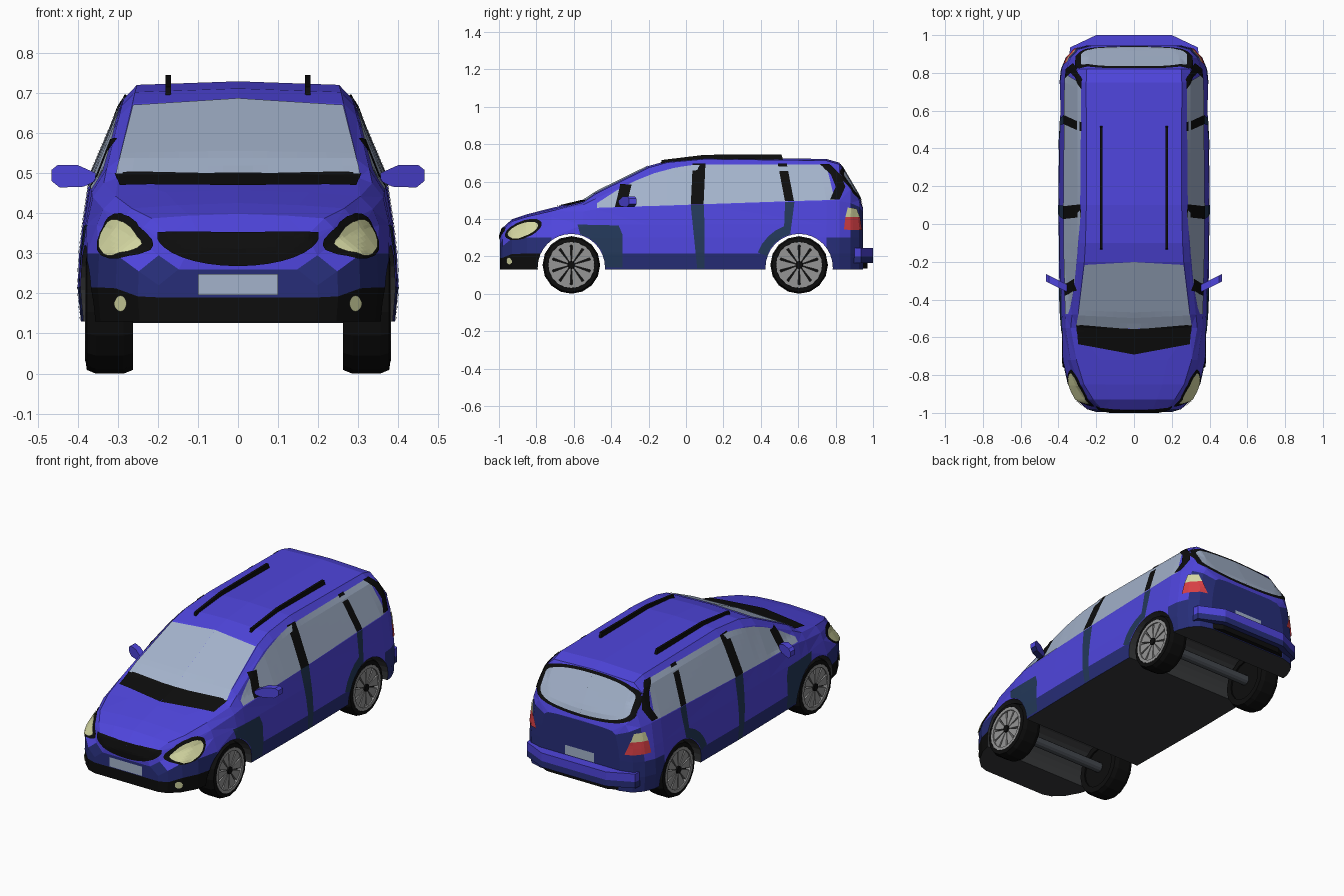
import bpy, bmesh, math
from mathutils import Vector
from mathutils.bvhtree import BVHTree

if "Cube" in bpy.data.objects:
    bpy.data.objects.remove(bpy.data.objects["Cube"])

def mat(name, r, g, b):
    m = bpy.data.materials.new(name)
    m.diffuse_color = (r, g, b, 1)
    m.use_nodes = True
    m.node_tree.nodes["Principled BSDF"].inputs["Base Color"].default_value = m.diffuse_color
    return m

BLUE = mat("blue paint", .078, .06, .72)
NAVY = mat("navy paint", .02, .027, .19)
SLATE = mat("slate paint", .017, .04, .1)
BLACK = mat("black trim", .004, .004, .004)
GLASS = mat("glass", .37, .45, .6)
LAMP = mat("pale lamp", .66, .68, .36)
RED = mat("red lamp", .68, .05, .06)
GREY = mat("rim grey", .3, .3, .3)
DARK = mat("underbody grey", .04, .041, .044)
AXLE = mat("axle grey", .06, .068, .08)

def make(name, bm, *mats):
    me = bpy.data.meshes.new(name)
    bm.to_mesh(me)
    bm.free()
    for m in mats:
        me.materials.append(m)
    ob = bpy.data.objects.new(name, me)
    bpy.context.collection.objects.link(ob)
    return ob

def prism(bm, pts, vec, mi=0):
    a = [bm.verts.new(p) for p in pts]
    b = [bm.verts.new(Vector(p) + Vector(vec)) for p in pts]
    n = len(a)
    fs = [bm.faces.new(a), bm.faces.new(b[::-1])]
    fs += [bm.faces.new((a[i], b[i], b[(i + 1) % n], a[(i + 1) % n])) for i in range(n)]
    for f in fs:
        f.material_index = mi
    bmesh.ops.recalc_face_normals(bm, faces=fs)

def arc(y, r, a0, a1, n, z=.14):
    angs = [math.radians(a0 + (a1 - a0) * i / n) for i in range(n + 1)]
    return [(y + r * math.cos(t), z + r * math.sin(t)) for t in angs]

# Body: half cross-sections lofted along y
# y, half width, belt z, window top x/z, roof edge x/z
S = [(-.995, .2, .29, .125, .3, .08, .305), (-.98, .25, .325, .17, .342, .1, .35),
     (-.93, .305, .365, .215, .387, .12, .394), (-.85, .35, .385, .265, .412, .15, .42),
     (-.72, .38, .41, .305, .442, .18, .452), (-.55, .39, .44, .335, .475, .3, .488),
     (-.48, .393, .452, .328, .51, .296, .535), (-.2, .397, .465, .297, .64, .263, .674),
     (-.1, .398, .468, .29, .668, .257, .702), (.1, .4, .475, .285, .685, .252, .72),
     (.75, .395, .495, .292, .672, .253, .712), (.82, .387, .495, .297, .65, .25, .692),
     (.88, .362, .485, .31, .56, .24, .59), (.925, .32, .465, .27, .5, .2, .515),
     (.945, .25, .44, .2, .455, .14, .46)]
bm = bmesh.new()
rings = []
for y, w, z4, x5, z5, x6, z6 in S:
    z3 = min(.37, z4 - .03)
    z2 = min(.30, z3 - .04)
    x3 = w - .012 - .04 * min(1, max(0, (-.6 - y) / .3))
    h = [(w * .98, .13), (w, max(.19, .065 + z2 / 2)), (w * .99, z2), (x3, z3),
         (x3 - .016, z4), (x5, z5), (x6, z6)]
    ring = h + [(0, z6 + .035 * x6)] + [(-x, z) for x, z in h[::-1]]
    rings.append([bm.verts.new((x, y, z)) for x, z in ring])
for a, b in zip(rings, rings[1:]):
    for i in range(15):
        j = (i + 1) % 15
        bm.faces.new((a[i], a[j], b[j], b[i]))
for r in (rings[0], rings[-1]):
    for i in range(6):
        bm.faces.new((r[i], r[i + 1], r[13 - i], r[14 - i]))
    bm.faces.new((r[6], r[7], r[8]))
bmesh.ops.recalc_face_normals(bm, faces=bm.faces)
for f in bm.faces:
    c = f.calc_center_median()
    if f.normal.z < -.9:
        f.material_index = 3
    elif c.z < .18 and c.y < -.75:
        f.material_index = 2
    elif c.z < (.27 if abs(c.y) > .75 else .22) or (c.y > .9 and c.z < .46 and f.normal.y > .4):
        f.material_index = 1
bmesh.ops.triangulate(bm, faces=bm.faces)
TREE = BVHTree.FromBMesh(bm)
body = make("body", bm, BLUE, NAVY, BLACK, DARK)

# Wheel arches cut through the body
WY = (-.613, .605)
for y in WY:
    bm = bmesh.new()
    prism(bm, [(-.6, u, v) for u, v in arc(y, .18, 0, 348.75, 31)], (1.2, 0, 0))
    cut = make("arch_cutter", bm, DARK)
    cut.hide_render = True
    md = body.modifiers.new("arch", 'BOOLEAN')
    md.operation, md.solver, md.object = 'DIFFERENCE', 'EXACT', cut
    bpy.context.view_layer.objects.active = body
    bpy.ops.object.modifier_apply(modifier="arch")
    bpy.data.objects.remove(cut)
    for p in body.data.polygons:
        d = math.hypot(p.center.y - y, p.center.z - .14)
        if abs(p.normal.x) < .01 and abs(d - .179) < .003:
            p.material_index = 3

# Thin plates projected on the body between two outlines, mirrored in x
AX = {'S': (lambda u, v: (2, u, v), (-1, 0, 0)), 'F': (lambda u, v: (u, -3, v), (0, 1, 0)),
      'B': (lambda u, v: (u, 3, v), (0, -1, 0)), 'T': (lambda u, v: (u, v, 3), (0, 0, -1))}

def plate(name, axis, a, b, m, off=.004, k=4, nv=8):
    org, d = AX[axis]
    d = Vector(d)
    def at(pl, i):
        s = min(i // k, len(pl) - 2)
        return Vector(pl[s]).lerp(Vector(pl[s + 1]), i / k - s)
    bm = bmesh.new()
    n = k * (len(a) - 1) + 1
    for sx in (1, -1):
        g = []
        for i in range(n):
            row = []
            for j in range(nv + 1):
                o = Vector(org(*at(a, i).lerp(at(b, i), j / nv)))
                co, no, _, _ = TREE.ray_cast(o, d)
                if co is None:
                    co, no, _, _ = TREE.find_nearest(o + d * 2)
                p = co + no * off
                row.append(bm.verts.new((p.x * sx, p.y, p.z)))
            g.append(row)
        for i in range(n - 1):
            for j in range(nv):
                f = bm.faces.new((g[i][j], g[i + 1][j], g[i + 1][j + 1], g[i][j + 1]))
                f.normal_update()
                if f.normal.dot(Vector((d.x * sx, d.y, d.z))) > 0:
                    f.normal_flip()
    return make(name, bm, m)

def blob(cu, cv, hu, hv, shear=0, start=-1, e=.5, n=8):
    # rounded outline as a lower and an upper line
    us = [.99 * math.sin(math.pi / 2 * (start + (1 - start) * i / n)) for i in range(n + 1)]
    side = lambda s: [(cu + hu * u, cv + shear * hu * u + s * hv * (1 - u * u) ** e) for u in us]
    return side(-1), side(1)

# Side windows between the belt line and a curved top line
belt = lambda y: .474 + .035 * y
top = lambda y: .688 - .62 * max(0, .1 - y) ** 2
ys = [-.475 + 1.225 * i / 12 for i in range(13)]
plate("side_windows", 'S', [(y + max(0, y - .6) * .3, belt(y)) for y in ys],
      [(y, top(y)) for y in ys], GLASS, k=3)

# Window pillars
for name, y0, y1, h in (("mirror_pillar", -.35, -.32, .03), ("middle_pillar", .06, .07, .034),
                        ("back_pillar", .553, .515, .024)):
    plate(name, 'S', [(y0 - h, belt(y0)), (y1 - h, top(y1) + .004)],
          [(y0 + h, belt(y0)), (y1 + h, top(y1) + .004)], BLACK, .006)
bend = [(.77, .503), (.80, .57), (.775, .635), (.715, .69)]
plate("corner_pillar", 'S', bend, [(y + .05, z) for y, z in bend], BLACK, .006)

# Windshield, cowl and rear window
plate("windshield", 'T', [(0, -.555), (0, -.2)], [(.302, -.535), (.262, -.215)], GLASS, k=12)
plate("cowl", 'T', [(0, -.69), (.295, -.635)], [(0, -.556), (.305, -.53)], BLACK, .005, k=8)
plate("rear_window_surround", 'B', *blob(0, .588, .312, .108, start=0, e=.25), BLACK, .003, 3)
plate("rear_window", 'B', *blob(0, .588, .282, .094, start=0, e=.25), GLASS, .006, 3)

# Slate panels on the sides
edge = arc(WY[0], .184, 0, 75, 5)
plate("front_fender_panel", 'S', edge + [(-.58, .37)],
      [(-.34, z) for y, z in edge] + [(-.36, .365)], SLATE, .002)
plate("door_panel", 'S', [(.06, .135), (.025, .475)], [(.10, .135), (.097, .475)], SLATE, .002, 8)
plate("rear_fender_panel", 'S', arc(WY[1], .235, 160, 110, 4) + [(.53, .49)],
      arc(WY[1], .184, 160, 105, 4) + [(.58, .49)], SLATE, .002)

# Front and rear details
low, _ = blob(0, .345, .2, .077, start=0)
plate("grille", 'F', low, [(x, .351) for x, z in low], BLACK, .005, 2)
plate("headlight_housing", 'S', *blob(-.867, .342, .098, .048, .3), BLACK, .004, 2)
plate("headlight", 'S', *blob(-.868, .338, .08, .037, .3), LAMP, .008, 2)
plate("fog_light", 'F', *blob(.289, .175, .015, .02), LAMP, .006, 1, 4)
plate("tail_light", 'S', [(.842, .342), (.85, .41)], [(.936, .34), (.925, .41)], RED, .006)
plate("reverse_light", 'S', [(.85, .41), (.862, .46)], [(.925, .41), (.908, .455)], LAMP, .006)
for name, ax, z, w in (("front_number_plate", 'F', .196, .1), ("rear_number_plate", 'B', .25, .09)):
    plate(name, ax, [(0, z), (0, z + .052)], [(w, z), (w, z + .052)], GLASS, .005)

# Rear bumper with a darker lower half and a black lower edge
bm = bmesh.new()
plan = [(.345, .87), (.338, .935), (.2, 1.0)]
plan += [(-x, y) for x, y in plan[::-1]]
prism(bm, [(x, y, .2) for x, y in plan], (0, 0, .045))
prism(bm, [(x, y, .165) for x, y in plan], (0, 0, .035), 2)
prism(bm, [(x * .95, y - .03, .135) for x, y in plan], (0, 0, .03), 1)
make("rear_bumper", bm, BLUE, BLACK, NAVY)

# Roof rails
bm = bmesh.new()
rail = [(-.135, .695), (-.13, .715), (.1, .743), (.51, .745), (.52, .715), (.1, .715)]
for x in (-.181, .167):
    prism(bm, [(x, y, z) for y, z in rail], (.014, 0, 0))
make("roof_rails", bm, BLACK)

# Side mirrors
for s, side in ((1, "right"), (-1, "left")):
    bm = bmesh.new()
    o = [(.355, .48), (.385, .466), (.445, .464), (.465, .48), (.465, .508), (.45, .52),
         (.40, .52), (.355, .50)]
    prism(bm, [(s * x, -.36 + (x - .355) * .5, z) for x, z in o], (0, .04, 0))
    for f in bm.faces:
        if f.normal.z < -.5:
            f.material_index = 1
    make(side + "_mirror", bm, BLUE, NAVY)

# Wheels
def revolve(bm, prof, y, s, mi, n=16, close=True):
    rows = [[bm.verts.new((s * x, u, v)) for u, v in arc(y, r, 0, 360 - 360 / n, n - 1, .154)]
            for r, x in prof]
    fs = []
    for q in range(len(rows) if close else len(rows) - 1):
        a, b = rows[q], rows[(q + 1) % len(rows)]
        fs += [bm.faces.new((a[i], a[(i + 1) % n], b[(i + 1) % n], b[i])) for i in range(n)]
    if not close:
        fs += [bm.faces.new(rows[0]), bm.faces.new(rows[-1])]
    bmesh.ops.recalc_face_normals(bm, faces=fs)
    for f in fs:
        f.material_index = mi

TIRE = [(.112, .365), (.124, .38), (.145, .377), (.154, .355), (.154, .285), (.145, .262), (.112, .262)]
SPOKE = [(.02, -.005), (.108, -.028), (.108, .028), (.02, .005)]
for y, end in zip(WY, ("front", "rear")):
    for s, side in ((1, "right"), (-1, "left")):
        bm = bmesh.new()
        revolve(bm, TIRE, y, s, 0)
        revolve(bm, [(.115, .27), (.115, .355)], y, s, 0, close=False)
        revolve(bm, [(.123, .381), (.106, .381), (.106, .35), (.123, .35)], y, s, 1, n=20)
        revolve(bm, [(.022, .35), (.02, .382)], y, s, 0, n=10, close=False)
        for i in range(10):
            c, d = math.cos(math.pi * i / 5), math.sin(math.pi * i / 5)
            prism(bm, [(s * .352, y + r * c - w * d, .154 + r * d + w * c) for r, w in SPOKE],
                  (s * .022, 0, 0), 1)
        make(f"{end}_{side}_wheel", bm, BLACK, GREY)
    # Axle
    bm = bmesh.new()
    revolve(bm, [(.028, -.3), (.028, .3)], y, 1, 0, n=12, close=False)
    make(end + "_axle", bm, AXLE)
